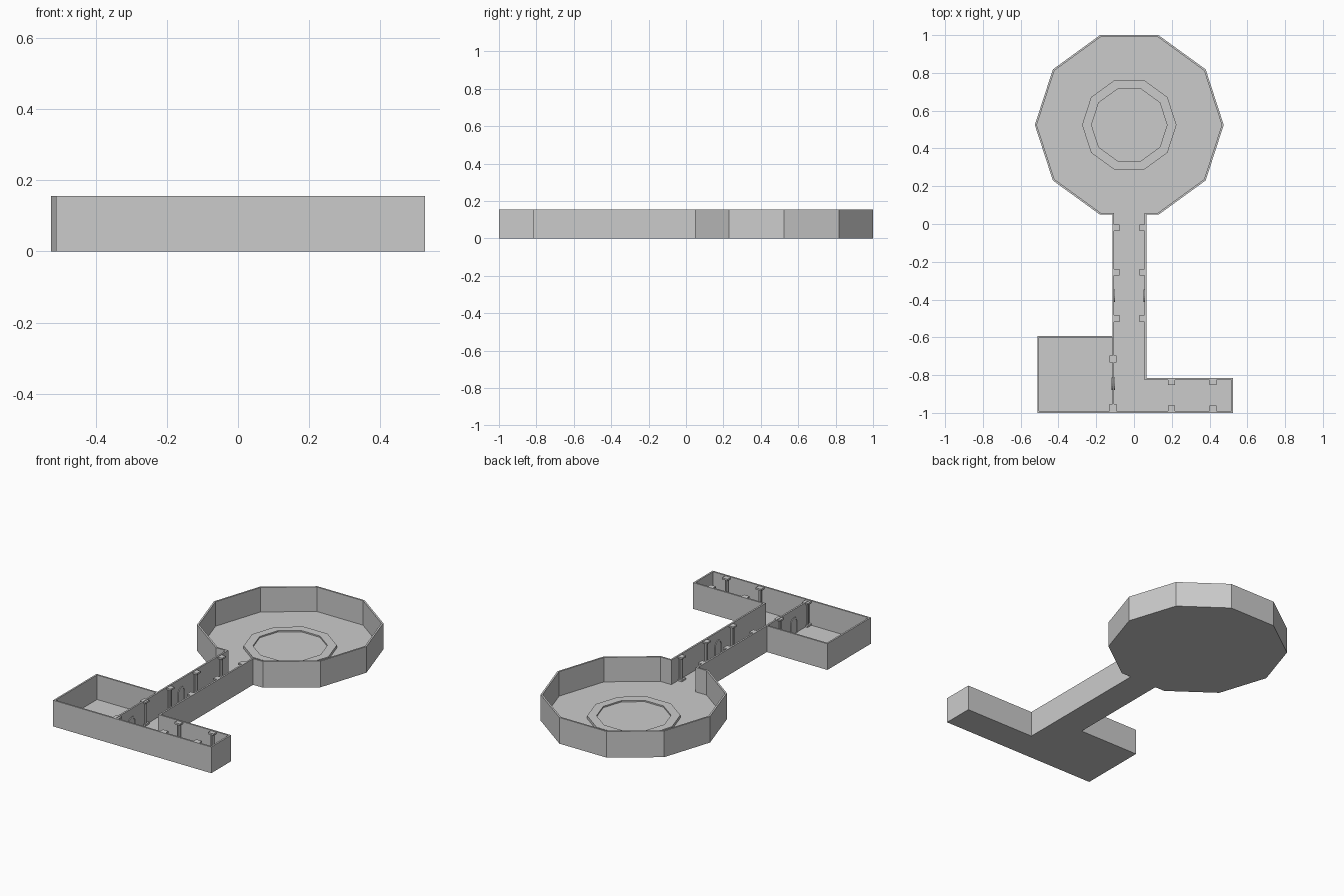
import bpy, bmesh
from math import sin, cos, pi, radians
from mathutils import Vector

if "Cube" in bpy.data.objects:
    bpy.data.objects.remove(bpy.data.objects["Cube"])

H, FLOOR, T = 0.155, 0.01, 0.01       # wall height, floor thickness, wall thickness
CX, CY, R = -0.025, 0.5245, 0.5       # ten-sided hall


def finish(bm, name):
    bmesh.ops.recalc_face_normals(bm, faces=bm.faces[:])
    me = bpy.data.meshes.new(name)
    bm.to_mesh(me)
    bm.free()
    ob = bpy.data.objects.new(name, me)
    bpy.context.collection.objects.link(ob)
    return ob


def add_box(bm, x0, x1, y0, y1, z0, z1):
    vs = bmesh.ops.create_cube(bm, size=1)['verts']
    for v in vs:
        v.co = Vector(((x0 + x1) / 2 + v.co.x * (x1 - x0),
                       (y0 + y1) / 2 + v.co.y * (y1 - y0),
                       (z0 + z1) / 2 + v.co.z * (z1 - z0)))


def inset(pts, d):
    # mitred inward offset of a counter-clockwise outline
    out = []
    for i, p in enumerate(pts):
        a = (p - pts[i - 1]).normalized()
        b = (pts[(i + 1) % len(pts)] - p).normalized()
        na, nb = Vector((-a.y, a.x)), Vector((-b.y, b.x))
        out.append(p + (na + nb) * d / (1 + na.dot(nb)))
    return out


def band(name, rings, closed):
    # skin between rings of points; the last ring joins the first
    bm = bmesh.new()
    vs = [[bm.verts.new(p) for p in r] for r in rings]
    n = len(vs[0])
    for k in range(len(vs)):
        a, b = vs[k], vs[(k + 1) % len(vs)]
        for i in range(n if closed else n - 1):
            j = (i + 1) % n
            bm.faces.new((a[i], a[j], b[j], b[i]))
    if not closed:
        bm.faces.new([r[0] for r in vs])
        bm.faces.new([r[-1] for r in vs])
    return finish(bm, name)


# one outline for hall, corridor, side room and side passage
hall = [(CX + R * cos(radians(a)), CY + R * sin(radians(a))) for a in range(-72, 253, 36)]
outline = [Vector(p) for p in [(0.065, hall[0][1])] + hall + [
    (-0.115, hall[0][1]), (-0.115, -0.592), (-0.512, -0.592), (-0.512, -1),
    (0.525, -1), (0.525, -0.815), (0.065, -0.815)]]
inner = inset(outline, T)

# floor slab
bm = bmesh.new()
f = bm.faces.new([bm.verts.new((p.x, p.y, 0)) for p in outline])
ext = bmesh.ops.extrude_face_region(bm, geom=[f])['geom']
for v in ext:
    if isinstance(v, bmesh.types.BMVert):
        v.co.z = FLOOR
if not any(abs(g.calc_center_median().z) < 1e-6 for g in bm.faces):
    bm.faces.new([v for v in bm.verts if v.co.z == 0])
finish(bm, "floor")

# outer walls
band("outer_walls", [[(p.x, p.y, z) for p in ring] for ring, z in
                     ((outline, 0), (outline, H), (inner, H), (inner, 0))], True)

# wall between side room and corridor
bm = bmesh.new()
add_box(bm, -0.115, -0.105, -0.995, -0.592, 0, H)
finish(bm, "dividing_wall")

# raised ten-sided platform with a shallow sunken middle
bm = bmesh.new()
prev = None
for r, z in ((0.25, 0.005), (0.25, 0.027), (0.2, 0.027), (0.2, 0.019)):
    ring = [bm.verts.new((CX + r * cos(i * pi / 5), CY + r * sin(i * pi / 5), z)) for i in range(10)]
    if prev:
        for i in range(10):
            j = (i + 1) % 10
            bm.faces.new((prev[i], prev[j], ring[j], ring[i]))
    else:
        bm.faces.new(ring)
    prev = ring
bm.faces.new(prev)
finish(bm, "platform")


# columns: square base, round shaft, square capital
def column(i, x, y):
    bm = bmesh.new()
    h, top = 0.018, 0.152
    add_box(bm, x - h, x + h, y - h, y + h, FLOOR - 0.003, FLOOR + 0.01)
    add_box(bm, x - h, x + h, y - h, y + h, top - 0.01, top)
    vs = bmesh.ops.create_cone(bm, segments=10, cap_ends=True, radius1=0.011,
                               radius2=0.011, depth=top - FLOOR - 0.01)['verts']
    bmesh.ops.translate(bm, verts=vs, vec=(x, y, (top + FLOOR) / 2))
    finish(bm, f"column_{i}")


spots = [(x, y) for x in (-0.096, 0.046) for y in (-0.02, -0.255, -0.5)]
spots += [(x, y) for x in (0.198, 0.418) for y in (-0.834, -0.978)]
spots += [(-0.111, -0.715), (-0.111, -0.972)]
for i, (x, y) in enumerate(spots):
    column(i + 1, x, y)


# arched door frames standing slightly proud of the walls
def arch(name, x0, x1, yc):
    def path(r):
        pts = [(yc + r * cos(i * pi / 8), 0.075 + r * sin(i * pi / 8)) for i in range(9)]
        return [(yc + r, FLOOR)] + pts + [(yc - r, FLOOR)]
    band(name, [[(x, y, z) for y, z in path(r)] for r, x in
                ((0.033, x0), (0.033, x1), (0.025, x1), (0.025, x0))], False)


arch("arch_left", -0.108, -0.101, -0.38)
arch("arch_right", 0.051, 0.058, -0.38)
arch("arch_side_room", -0.119, -0.101, -0.845)
